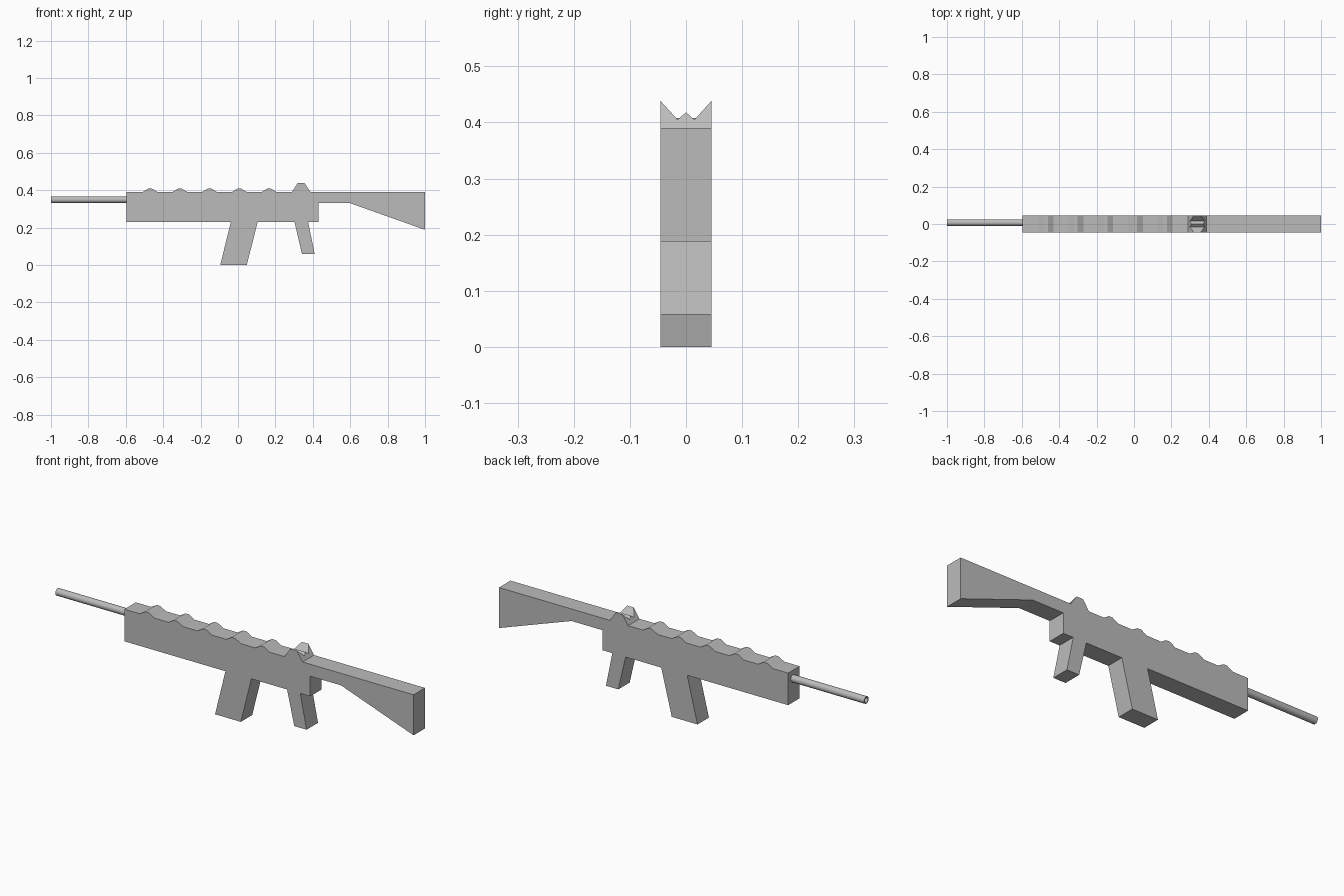
import bpy, bmesh, math
from mathutils import Vector

cube = bpy.data.objects.get("Cube")
if cube:
    bpy.data.objects.remove(cube, do_unlink=True)

HALF = 0.045      # half thickness of the body
TOP = 0.39        # top of the receiver and stock
BELLY = 0.23      # underside of the receiver

grey = bpy.data.materials.new("plain grey")
grey.use_nodes = True
colour = (0.5, 0.5, 0.5, 1)
grey.diffuse_color = colour
grey.node_tree.nodes["Principled BSDF"].inputs["Base Color"].default_value = colour


def finish(bm, name):
    bmesh.ops.recalc_face_normals(bm, faces=bm.faces)
    mesh = bpy.data.meshes.new(name)
    bm.to_mesh(mesh)
    bm.free()
    mesh.materials.append(grey)
    obj = bpy.data.objects.new(name, mesh)
    bpy.context.collection.objects.link(obj)
    return obj


def prism(points, direction):
    """Closed prism from a loop of 3D points pushed along a direction."""
    bm = bmesh.new()
    face = bm.faces.new([bm.verts.new(p) for p in points])
    ext = bmesh.ops.extrude_face_region(bm, geom=[face])
    moved = [v for v in ext["geom"] if isinstance(v, bmesh.types.BMVert)]
    bmesh.ops.translate(bm, verts=moved, vec=direction)
    bmesh.ops.recalc_face_normals(bm, faces=bm.faces)
    return bm


def slab(name, outline):
    """Side outline (x, z) given the full body thickness."""
    return finish(prism([(x, -HALF, z) for x, z in outline], (0, 2 * HALF, 0)), name)


# Receiver with a row of low rail ridges along its top
outline = [(0.43, TOP), (0.43, BELLY), (-0.595, BELLY), (-0.595, TOP)]
for i in range(5):
    x = -0.47 + 0.159 * i
    outline += [(x - 0.04, TOP), (x - 0.01, 0.408), (x + 0.01, 0.408), (x + 0.04, TOP)]
slab("receiver", outline)

# Shoulder stock, magazine and grip
slab("stock", [(0.43, TOP), (1, TOP), (1, 0.188), (0.6, 0.33), (0.43, 0.33)])
slab("magazine", [(-0.038, BELLY), (-0.095, 0), (0.047, 0), (0.105, BELLY)])
slab("grip", [(0.302, BELLY), (0.342, 0.058), (0.41, 0.058), (0.375, BELLY)])

# Rear sight: two ears and a centre post, with sloping ends
ears = [(-HALF, TOP), (-HALF, 0.438), (-0.015, 0.405), (0, 0.418),
        (0.015, 0.405), (HALF, 0.438), (HALF, TOP)]
bm = prism([(0.288, y, z) for y, z in ears], (0.1, 0, 0))
for x, side in ((0.288, -1), (0.388, 1)):
    cut = bmesh.ops.bisect_plane(
        bm, geom=bm.verts[:] + bm.edges[:] + bm.faces[:],
        plane_co=(x, 0, TOP), plane_no=Vector((side * 0.048, 0, 0.032)),
        clear_outer=True)
    rim = [e for e in cut["geom_cut"] if isinstance(e, bmesh.types.BMEdge)]
    bmesh.ops.contextual_create(bm, geom=rim)
finish(bm, "rear_sight")

# Hollow barrel, turned from a closed wall profile
AXIS_Y, AXIS_Z, SIDES = 0.007, 0.349, 16
bm = bmesh.new()
wall = [(-0.58, 0.018), (-1, 0.018), (-1, 0.013), (-0.58, 0.013)]
rings = []
for x, r in wall:
    angles = [2 * math.pi * k / SIDES for k in range(SIDES)]
    rings.append([bm.verts.new((x, AXIS_Y + r * math.cos(a), AXIS_Z + r * math.sin(a)))
                  for a in angles])
for i, ring in enumerate(rings):
    after = rings[(i + 1) % len(rings)]
    for k in range(SIDES):
        n = (k + 1) % SIDES
        bm.faces.new((ring[k], ring[n], after[n], after[k]))
barrel = finish(bm, "barrel")
bpy.ops.object.select_all(action="DESELECT")
barrel.select_set(True)
bpy.context.view_layer.objects.active = barrel
bpy.ops.object.shade_smooth_by_angle(angle=math.radians(30))
